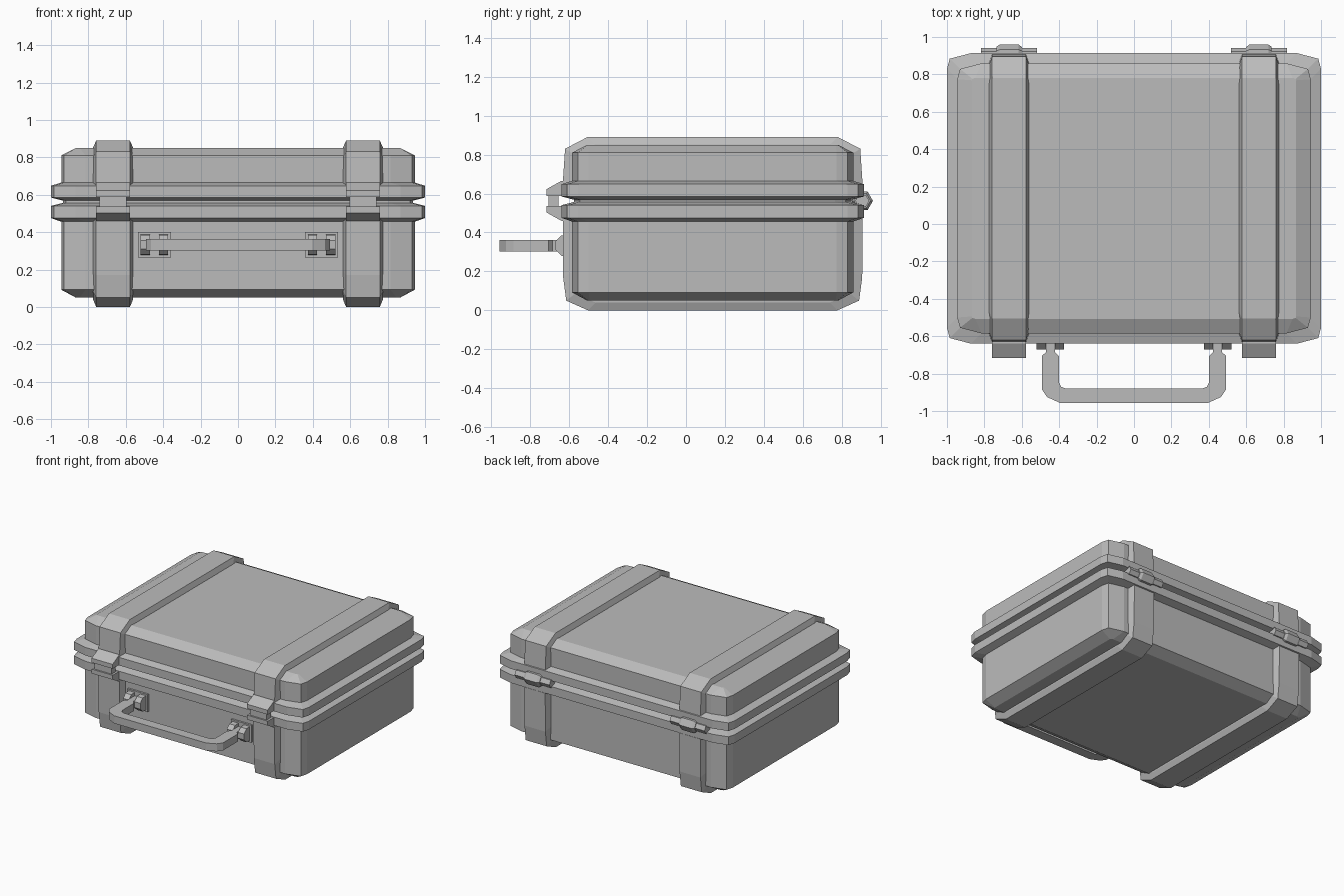
import bpy, bmesh
from math import cos, sin, pi

cube = bpy.data.objects.get("Cube")
if cube:
    bpy.data.objects.remove(cube, do_unlink=True)

grey = bpy.data.materials.new("plain grey")
grey.use_nodes = True
grey.diffuse_color = (0.5, 0.5, 0.5, 1)
grey.node_tree.nodes["Principled BSDF"].inputs["Base Color"].default_value = (0.5, 0.5, 0.5, 1)

MID_Y = 0.137          # centre of the case front to back
HALF_X, HALF_Y = 0.945, 0.722
SEAM = 0.5625          # height of the parting line


def loft(name, rings):
    """Skin a list of equal-length point rings and cap both ends."""
    bm = bmesh.new()
    loops = [[bm.verts.new(p) for p in ring] for ring in rings]
    n = len(loops[0])
    for a, b in zip(loops, loops[1:]):
        for i in range(n):
            j = (i + 1) % n
            bm.faces.new((a[i], a[j], b[j], b[i]))
    bm.faces.new(loops[0])
    bm.faces.new(loops[-1])
    bmesh.ops.recalc_face_normals(bm, faces=bm.faces)
    mesh = bpy.data.meshes.new(name)
    bm.to_mesh(mesh)
    bm.free()
    mesh.materials.append(grey)
    obj = bpy.data.objects.new(name, mesh)
    bpy.context.collection.objects.link(obj)
    return obj


def side_prism(name, profile, x0, x1):
    """Extrude a (y, z) profile along x."""
    return loft(name, [[(x, y, z) for y, z in profile] for x in (x0, x1)])


def box(name, x0, x1, y0, y1, z0, z1):
    return side_prism(name, [(y0, z0), (y1, z0), (y1, z1), (y0, z1)], x0, x1)


def case_ring(offset, z, cut=1.0):
    """Rectangle with two-facet corners, grown by offset."""
    hx, hy = HALF_X + offset, HALF_Y + offset
    corner = [(hx, hy - 0.085 * cut), (hx - 0.015 * cut, hy - 0.03 * cut), (hx - 0.13 * cut, hy)]
    half = corner + [(-x, y) for x, y in reversed(corner)]
    pts = half + [(-x, -y) for x, y in half]
    return [(x, y + MID_Y, z) for x, y in pts]


# Case halves with chamfered rims, flanges and a groove at the seam
loft("lower_shell", [case_ring(-0.078, 0.05, 0.15), case_ring(0, 0.092), case_ring(0, 0.456),
                     case_ring(0.055, 0.475), case_ring(0.055, 0.54), case_ring(-0.01, 0.557),
                     case_ring(-0.01, SEAM)])
loft("lid", [case_ring(-0.01, SEAM), case_ring(-0.01, 0.568), case_ring(0.055, 0.585),
             case_ring(0.055, 0.648), case_ring(0, 0.665), case_ring(0, 0.81),
             case_ring(-0.078, 0.85, 0.15)])


def strap(name, half, base, shrink, xc):
    """Raised rib over one case half; half lists (distance from centre, z)."""
    rings = []
    for dx, ky, kz in ((-0.107, 0.94, shrink), (-0.09, 1, 1), (0.09, 1, 1), (0.107, 0.94, shrink)):
        pts = half + [(-d, z) for d, z in reversed(half)]
        rings.append([(xc + dx, MID_Y + d * ky, base + (z - base) * kz) for d, z in pts])
    loft(name, rings)


latch = [(-0.58, 0.665), (-0.64, 0.665), (-0.717, 0.622), (-0.717, 0.588), (-0.58, 0.588)]
ear = [(-0.58, 0.39), (-0.64, 0.385), (-0.67, 0.355), (-0.67, 0.31), (-0.64, 0.28), (-0.58, 0.275)]


def hexagon(radius):
    return [(0.905 + radius * cos(i * pi / 3), SEAM + radius * sin(i * pi / 3)) for i in range(6)]


for side, s in (("left", 1), ("right", -1)):
    xc = 0.668 * s
    # Ribs wrapped around the lid and base
    strap(side + "_lid_strap", [(0.77, 0.65), (0.758, 0.83), (0.643, 0.89)], 0.65, 0.84, xc)
    strap(side + "_base_strap", [(0.77, 0.47), (0.768, 0.17), (0.752, 0.05), (0.64, 0)], 0.47, 0.915, xc)

    # Front latch: two wedge blocks joined by a tongue
    side_prism(side + "_latch_top", latch, xc - 0.09, xc + 0.09)
    side_prism(side + "_latch_bottom", [(y, 2 * SEAM - z) for y, z in latch], xc - 0.09, xc + 0.09)
    box(side + "_latch_tongue", xc - 0.073, xc + 0.073, -0.705, -0.655, 0.53, 0.60)

    # Rear hinge: hexagonal knuckle with chamfered ends on a thinner pin
    loft(side + "_hinge_knuckle", [[(xc + dx, y, z) for y, z in hexagon(r)]
                                   for dx, r in ((-0.068, 0.042), (-0.05, 0.055), (0.05, 0.055), (0.068, 0.042))])
    side_prism(side + "_hinge_pin", hexagon(0.036), xc - 0.15, xc + 0.15)

    # Handle mount: plate and two ears
    hc = 0.447 * s
    box(side + "_handle_plate", hc - 0.088, hc + 0.088, -0.6, -0.57, 0.265, 0.40)
    for label, dx in (("outer", 0.049 * s), ("inner", -0.049 * s)):
        side_prism(f"{side}_{label}_handle_ear", ear, hc + dx - 0.025, hc + dx + 0.025)

# Carry handle: flat bent bar with narrow necks at the mounts
outer = [(0.47, -0.59), (0.47, -0.685), (0.492, -0.705), (0.492, -0.885), (0.465, -0.925), (0.395, -0.957)]
inner = [(0.365, -0.88), (0.39, -0.87), (0.402, -0.845), (0.402, -0.705), (0.423, -0.685), (0.423, -0.59)]
outline = outer + [(-x, y) for x, y in reversed(outer)] + [(-x, y) for x, y in reversed(inner)] + inner
loft("carry_handle", [[(x, y, z) for x, y in outline] for z in (0.303, 0.362)])
